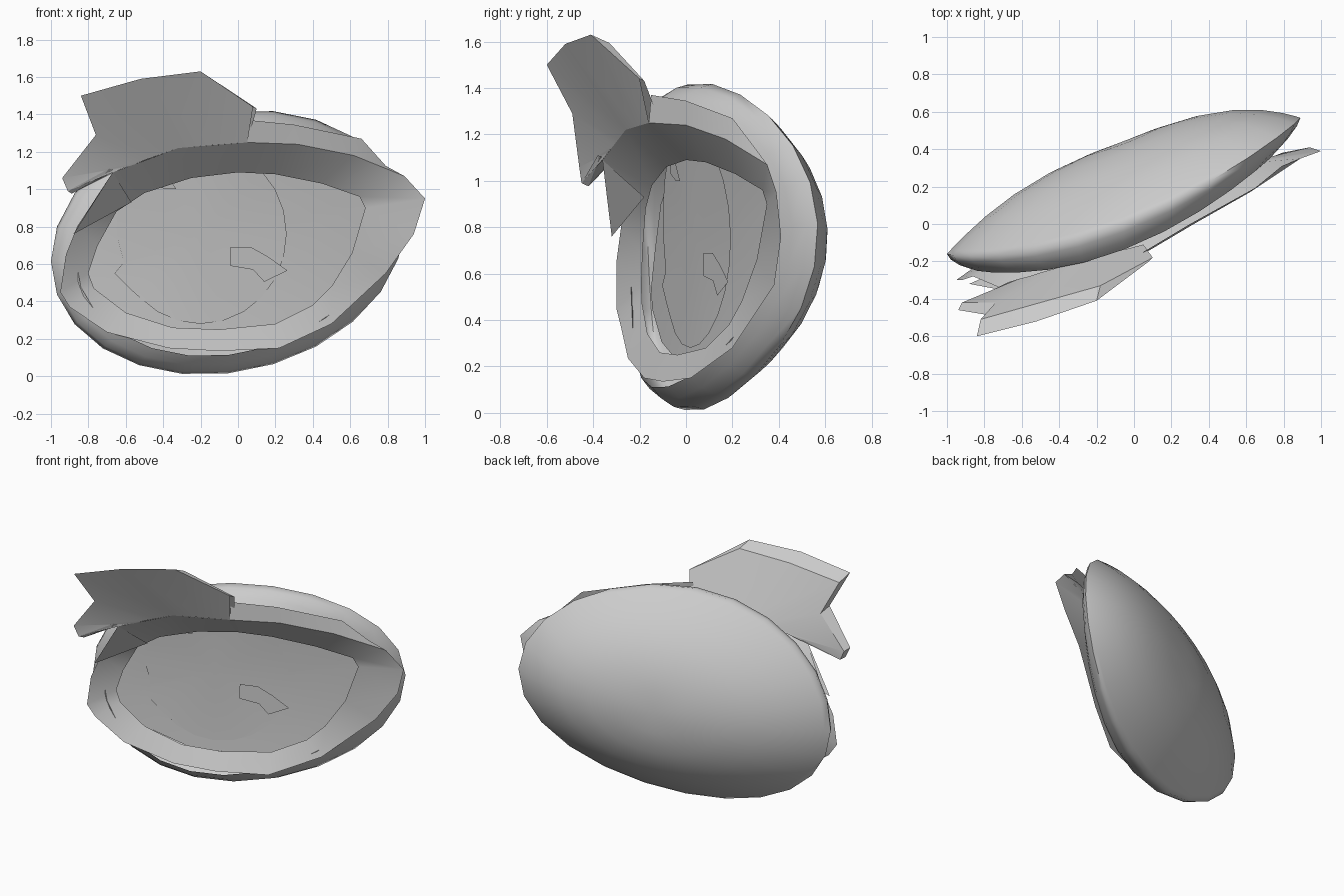
import bpy, math

if "Cube" in bpy.data.objects:
    bpy.data.objects.remove(bpy.data.objects["Cube"])

grey = bpy.data.materials.new("plain_grey")
grey.diffuse_color = (0.6, 0.6, 0.6, 1)
grey.use_nodes = True
grey.node_tree.nodes["Principled BSDF"].inputs["Base Color"].default_value = grey.diffuse_color


def make(name, verts, faces, angle=50):
    me = bpy.data.meshes.new(name)
    me.from_pydata(verts, [], faces)
    me.materials.append(grey)
    ob = bpy.data.objects.new(name, me)
    bpy.context.collection.objects.link(ob)
    bpy.ops.object.select_all(action='DESELECT')
    ob.select_set(True)
    bpy.context.view_layer.objects.active = ob
    bpy.ops.object.shade_smooth_by_angle(angle=math.radians(angle))
    return ob


def loft(name, loops, closed=True, tip=None, angle=50):
    """Bridge equal point loops; optionally close the last one to a tip."""
    n = len(loops[0])
    verts = [p for l in loops for p in l]
    m = n if closed else n - 1
    faces = [(r * n + i, r * n + (i + 1) % n, (r + 1) * n + (i + 1) % n, (r + 1) * n + i)
             for r in range(len(loops) - 1) for i in range(m)]
    if tip:
        b = (len(loops) - 1) * n
        verts.append(tip)
        faces += [(b + i, b + (i + 1) % n, len(verts) - 1) for i in range(n)]
    return make(name, verts, faces, angle)


# Back shell: tilted oval dome with a rolled front rim
def shell_loop(s, dy, n=24):
    out = []
    for i in range(n):
        t = 2 * math.pi * i / n
        c = math.cos(t)
        x = -0.055 + 0.945 * s * c
        z = 0.715 + s * (0.70 * math.sin(t) + 0.10 * c)
        d = dy * (1 - 0.4 * c * c) if dy < 0 else dy
        out.append((x, 0.065 + 0.41 * x + 0.18 * x * x - 0.05 * (z - 0.715) + d, z))
    return out


rim = [(0.86, -0.15), (0.93, -0.105), (0.98, -0.05), (1.0, 0.0)]
dome = [(s, 0.40 * (1 - s ** 2.5)) for s in (0.97, 0.9, 0.78, 0.62, 0.42, 0.2)]
loft("back_shell", [shell_loop(s, d) for s, d in rim + dome],
     tip=(-0.055, 0.443, 0.715), angle=70)

# Eye opening (x, z), curved around the face
opening_xz = [(-.8, .55), (-.77, .47), (-.6, .34), (-.35, .26), (-.1, .25), (.2, .28),
              (.4, .38), (.5, .48), (.61, .66), (.68, .9), (.65, .96), (.45, 1.03),
              (.2, 1.08), (0, 1.09), (-.25, 1.06), (-.5, .98), (-.65, .88), (-.75, .7)]
opening = [(x, 0.365 * x + 0.1 * ((x + .06) / .74) ** 2, z) for x, z in opening_xz]

# Eyelid ring from outer edge to the opening
lid_outer = [(-.95, -.3, .45), (-.9, -.28, .37), (-.7, -.25, .235), (-.37, -.18, .15),
             (-.1, -.1, .135), (.22, .02, .15), (.5, .2, .28), (.79, .38, .55),
             (.94, .41, .76), (1, .39, .95), (.89, .35, 1.07), (.62, .17, 1.18),
             (.32, 0, 1.24), (.05, -.16, 1.25), (-.32, -.26, 1.22), (-.67, -.36, 1.09),
             (-.86, -.28, .80), (-.92, -.3, .65)]
loft("eyelids", [lid_outer, opening], angle=60)


# Eye white: shallow surface reaching behind the lids
def eye_y(x, z):
    return 0.11 + 0.34 * x + 0.05 * x * x - 0.1 * (z - 0.7) ** 2


def inset(s):
    pts = [(-.1 + (x + .1) * s, .68 + (z - .68) * s) for x, z in opening_xz]
    return [(x, eye_y(x, z), z) for x, z in pts]


loft("eye_white", [inset(s) for s in (1.1, 0.9, 0.7, 0.4)],
     tip=(-.1, eye_y(-.1, .68), .68), angle=60)


# Iris and highlight plates
def plate(name, pts, dy):
    make(name, [(x, eye_y(x, z) - dy, z) for x, z in pts], [tuple(range(len(pts)))])


iris = [(-.2 + .46 * math.cos(a), .76 + .48 * math.sin(a))
        for a in (2 * math.pi * i / 24 for i in range(24))]
iris[12:15] = [(-.65, .76), (-.61, .61), (-.66, .55), (-.58, .47)]
n = len(iris)
make("iris", [(x, eye_y(x, z) - .008, z) for x, z in iris + [(-.2, .76)]],
     [(i, (i + 1) % n, n) for i in range(n)])
plate("highlight", [(-.04, .59), (.08, .57), (.14, .505), (.265, .565),
                    (.16, .64), (.07, .69), (-.04, .69)], 0.02)
plate("small_highlight", [(-.46, 1.03), (-.39, 1.0), (-.33, 1.0), (-.38, 1.08), (-.45, 1.1)], 0.02)

# Narrow upper lash strip towards the right corner
loft("lash_strip", [lid_outer[13:9:-1],
                    [(.05, -.15, 1.37), (.3, 0, 1.345), (.66, .2, 1.27), (.79, .31, 1.125)]],
     closed=False, angle=30)

# Large spiked lash sweeping up and forward on the left
lash_base = [(.05, -.16, 1.25), (-.14, -.21, 1.235), (-.32, -.26, 1.22), (-.43, -.29, 1.18),
             (-.5, -.31, 1.155), (-.56, -.33, 1.13), (-.62, -.345, 1.11), (-.67, -.36, 1.09)]
lash_tip = [(.08, -.2, 1.44), (-.2, -.41, 1.63), (-.52, -.52, 1.59), (-.84, -.6, 1.5),
            (-.76, -.49, 1.29), (-.94, -.46, 1.06), (-.91, -.45, .99), (-.69, -.38, 1.11)]
loft("upper_lash", [lash_base, lash_tip], closed=False, angle=40)
make("lower_lash_spike", [(-.67, -.36, 1.09), (-.88, -.32, .76), (-.57, -.18, .93)], [(0, 1, 2)])

# Rear sheet of the lash, slightly lower and set back, joined along the top edge
setback = [.02, .08, .1, .09, .07, .04, .03, .01]
lash_rear = [(x + .02, y + d, z - d * .45) for (x, y, z), d in zip(lash_tip, setback)]
rear_base = [(x, y + .05, z) for x, y, z in lash_base]
loft("upper_lash_back", [rear_base, lash_rear, lash_tip], closed=False, angle=25)
